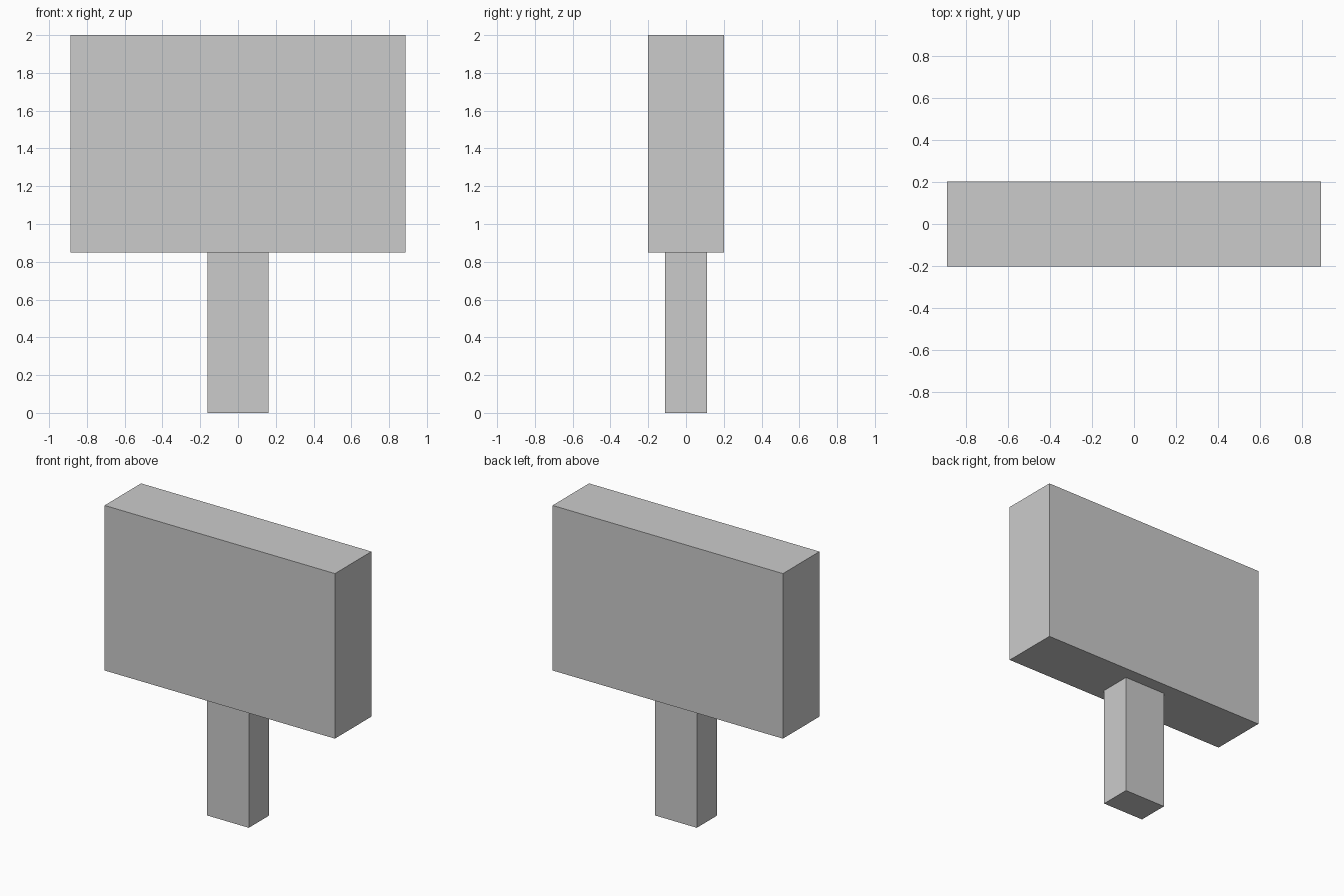
import bpy

if "Cube" in bpy.data.objects:
    bpy.data.objects.remove(bpy.data.objects["Cube"])


def box(name, width, depth, z0, z1):
    """Box centred on x = y = 0, spanning z0 to z1."""
    bpy.ops.mesh.primitive_cube_add(size=1, location=(0, 0, (z0 + z1) / 2))
    obj = bpy.context.object
    obj.name = name
    obj.scale = (width, depth, z1 - z0)
    bpy.ops.object.transform_apply(location=False, rotation=False, scale=True)
    return obj


# Supporting post
box("post", 0.322, 0.222, 0.0, 0.85)

# Wide sign board on top
box("board", 1.776, 0.402, 0.85, 2.0)
